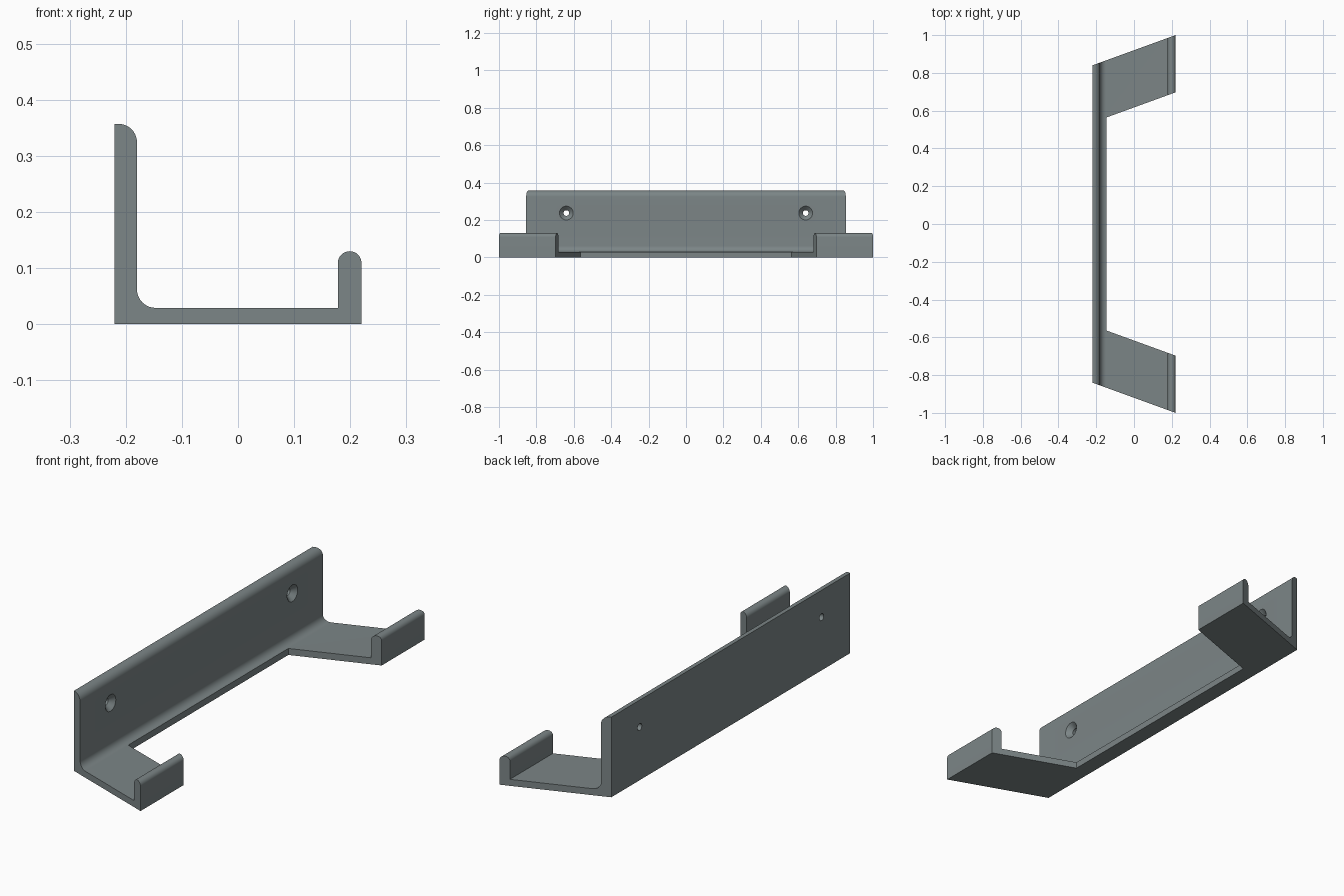
import bpy, bmesh, math
from mathutils import Matrix, Vector

if "Cube" in bpy.data.objects:
    bpy.data.objects.remove(bpy.data.objects["Cube"])

SLOPE = math.tan(math.radians(20))   # slant of the arms


def arc(cx, cz, r, a0, a1, n=10):
    return [(cx + r * math.cos(math.radians(a0 + (a1 - a0) * i / n)),
             cz + r * math.sin(math.radians(a0 + (a1 - a0) * i / n))) for i in range(n + 1)]


def new_object(name, bm):
    bmesh.ops.recalc_face_normals(bm, faces=bm.faces)
    mesh = bpy.data.meshes.new(name)
    bm.to_mesh(mesh)
    bm.free()
    obj = bpy.data.objects.new(name, mesh)
    bpy.context.collection.objects.link(obj)
    return obj


def slanted_prism(name, profile, y_at_right):
    """Extrude an x-z profile along y, both ends slanted and flaring towards +x."""
    bm = bmesh.new()
    ends = []
    for s in (-1, 1):
        ends.append([bm.verts.new((x, s * (y_at_right + (x - 0.22) * SLOPE), z)) for x, z in profile])
    n = len(profile)
    for ring in ends:
        bm.faces.new(ring)
    for i in range(n):
        j = (i + 1) % n
        bm.faces.new((ends[0][i], ends[0][j], ends[1][j], ends[1][i]))
    return new_object(name, bm)


# Bracket: tall back wall, filleted floor, round-topped front lip
profile = [(-0.22, 0), (0.22, 0)]
profile += arc(0.199, 0.109, 0.021, 0, 180, 16)
profile += [(0.178, 0.029)]
profile += arc(-0.147, 0.062, 0.033, 270, 180)
profile += arc(-0.213, 0.324, 0.033, 0, 90)
profile += [(-0.22, 0.357)]
bracket = slanted_prism("wall_bracket", profile, 1.0)

# Gap between the two arms
cutters = [slanted_prism("arm_gap_cutter",
                         [(-0.1465, -0.1), (0.3, -0.1), (0.3, 0.5), (-0.1465, 0.5)], 0.697)]

# Countersunk screw holes: (x, radius) rings revolved about the hole axis
for side in (-1, 1):
    bm = bmesh.new()
    rings = []
    for x, r in ((-0.26, 0.015), (-0.202, 0.015), (-0.18, 0.037), (-0.14, 0.037)):
        rings.append([bm.verts.new((x, side * 0.64 + r * math.cos(a), 0.237 + r * math.sin(a)))
                      for a in (math.tau * k / 32 for k in range(32))])
    bm.faces.new(rings[0])
    bm.faces.new(rings[-1])
    for a, b in zip(rings, rings[1:]):
        for k in range(32):
            m = (k + 1) % 32
            bm.faces.new((a[k], a[m], b[m], b[k]))
    cutters.append(new_object("screw_hole_cutter", bm))

# Cut the gap and holes, then discard the cutters
bpy.context.view_layer.objects.active = bracket
bracket.select_set(True)
for cutter in cutters:
    mod = bracket.modifiers.new("cut", 'BOOLEAN')
    mod.operation = 'DIFFERENCE'
    mod.solver = 'EXACT'
    mod.object = cutter
    bpy.ops.object.modifier_apply(modifier=mod.name)
    bpy.data.objects.remove(cutter)

# Single grey material and smooth curved surfaces
grey = bpy.data.materials.new("slate_grey")
grey.diffuse_color = (0.20, 0.235, 0.24, 1)
grey.use_nodes = True
grey.node_tree.nodes["Principled BSDF"].inputs["Base Color"].default_value = grey.diffuse_color
bracket.data.materials.clear()
bracket.data.materials.append(grey)
bpy.ops.object.shade_smooth_by_angle(angle=math.radians(30))
